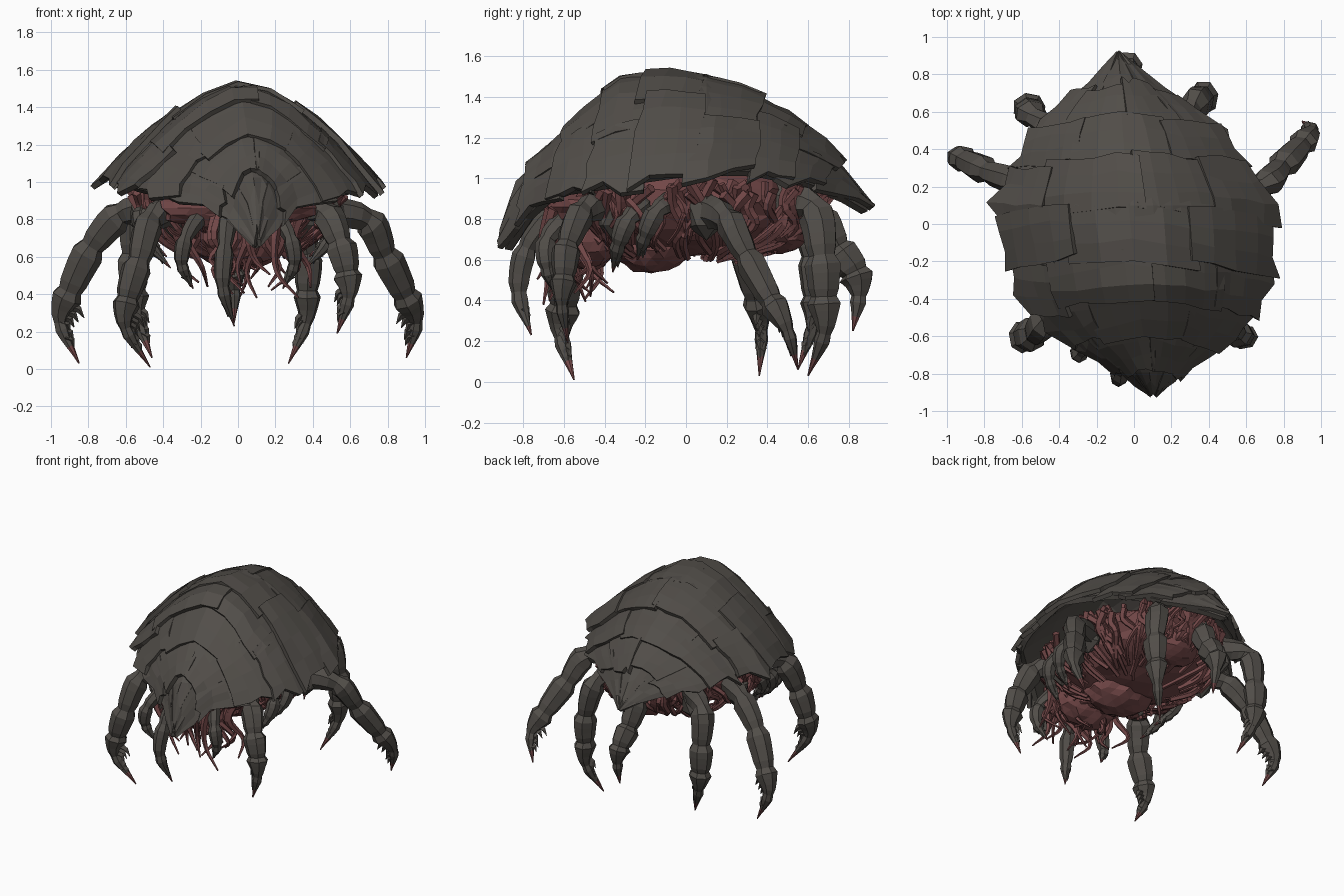
import bpy, bmesh, math, random
from mathutils import Vector

random.seed(4)
rnd = random.uniform
if "Cube" in bpy.data.objects:
    bpy.data.objects.remove(bpy.data.objects["Cube"])


def material(name, rgb):
    m = bpy.data.materials.new(name)
    m.use_nodes = True
    m.diffuse_color = (*rgb, 1)
    bsdf = next(n for n in m.node_tree.nodes if n.type == 'BSDF_PRINCIPLED')
    bsdf.inputs["Base Color"].default_value = (*rgb, 1)
    bsdf.inputs["Roughness"].default_value = 0.9
    return m


CHITIN = material("dark chitin", (0.083, 0.075, 0.066))
FLESH = material("red flesh", (0.17, 0.064, 0.064))


def finish(name, bm, mats, thickness=0):
    bmesh.ops.recalc_face_normals(bm, faces=bm.faces)
    me = bpy.data.meshes.new(name)
    bm.to_mesh(me)
    bm.free()
    ob = bpy.data.objects.new(name, me)
    bpy.context.collection.objects.link(ob)
    for m in mats:
        me.materials.append(m)
    if thickness:
        mod = ob.modifiers.new("thickness", 'SOLIDIFY')
        mod.thickness = thickness
        mod.offset = -1
    return ob


def interp(table, v):
    for (a, p), (b, q) in zip(table, table[1:]):
        if v <= b:
            return p + (q - p) * max(0, (v - a) / (b - a))
    return table[-1][1]


# Shell surface: width, ridge height and rim height along y
WIDTH = [(-.91, .02), (-.84, .13), (-.75, .23), (-.66, .4), (-.5, .6), (-.35, .68),
         (0, .75), (.1, .76), (.35, .61), (.5, .52), (.6, .41), (.75, .2), (.91, .01)]
RIDGE = [(-.91, .74), (-.85, .98), (-.7, 1.13), (-.5, 1.34), (-.33, 1.5), (-.1, 1.545),
         (.1, 1.535), (.3, 1.46), (.5, 1.34), (.7, 1.17), (.8, 1.04), (.91, .86)]
RIM = [(-.91, .65), (-.85, .74), (-.77, .86), (-.65, .93), (-.4, .96), (0, 1.02), (.35, 1.03),
       (.6, .98), (.8, .91), (.91, .85)]


def shell_point(y, t, lift=0):
    y = max(-.91, min(.91, y))
    r, e = interp(RIDGE, y), interp(RIM, y)
    x = .01 - .1 * y + t * interp(WIDTH, y)
    p = Vector((x, y, e + (r - e) * (1 - abs(t) ** 1.65)))
    return p + (p - Vector((0, y * .6, .6))).normalized() * lift


def grid(bm, fn, nu, nv):
    rows = [[bm.verts.new(fn(i / nu, j / nv)) for j in range(nv + 1)] for i in range(nu + 1)]
    for a, b in zip(rows, rows[1:]):
        for j in range(nv):
            bm.faces.new((a[j], a[j + 1], b[j + 1], b[j]))


bm = bmesh.new()
grid(bm, lambda u, v: shell_point(-.91 + 1.82 * u, (v * 2 - 1) * .97, -.022), 18, 14)
finish("shell_core", bm, [CHITIN], .04)

# Overlapping cracked plates, outer edges lifted over the next band
BANDS = [-.91, -.78, -.64, -.46, -.22, .02, .3, .5, .68, .91]
SPLITS = ([-1, -.5, .42, 1], [-1, -.68, .06, .62, 1])
bm = bmesh.new()
for i, (y0, y1) in enumerate(zip(BANDS, BANDS[1:])):
    cuts = SPLITS[i % 2]
    for t0, t1 in zip(cuts, cuts[1:]):
        base, skew, skew2 = rnd(-.008, .008), rnd(-.05, .05), rnd(-.04, .04)
        forward = y0 + y1 < 0

        def plate(u, v):
            t = t0 - .03 + (t1 - t0 + .06) * v
            if abs(t) > .99:
                t = math.copysign(rnd(.95, 1.06), t)
            outer = 1 - u if forward else u
            y = y0 - .02 + (y1 - y0 + .04) * u
            y += (.09 * (1 - abs(t)) + skew * v + skew2 * (u - .5)) * (1 - y * y) ** .7
            y += rnd(-.014, .014)
            return shell_point(y, t, base - .012 + .03 * outer + rnd(-.006, .006))
        grid(bm, plate, 3, 4)
finish("shell_plates", bm, [CHITIN], .03)


# Tubes swept along smoothed paths
def smooth(pts, steps):
    p = [Vector(q) for q in pts]
    p = [p[0] * 2 - p[1]] + p + [p[-1] * 2 - p[-2]]
    out = []
    for a, b, c, d in zip(p, p[1:], p[2:], p[3:]):
        for k in range(steps):
            s = k / steps
            out.append(.5 * (2 * b + (c - a) * s + (2 * a - 5 * b + 4 * c - d) * s ** 2
                             + (3 * b - a - 3 * c + d) * s ** 3))
    return out + [p[-2]]


def sweep(bm, path, radii, sides=6, red_from=2, flat=1):
    chord = path[-1] - path[0]
    k = min(range(3), key=lambda n: abs(chord[n]))
    ref = Vector([float(n == k) for n in range(3)])
    rings = []
    for i, (p, r) in enumerate(zip(path, radii)):
        tan = (path[min(i + 1, len(path) - 1)] - path[max(i - 1, 0)]).normalized()
        a = tan.cross(ref).normalized()
        b = tan.cross(a)
        rings.append([bm.verts.new(p + (a * math.cos(w) + b * math.sin(w) * flat) * r)
                      for w in (math.tau * n / sides for n in range(sides))])
    for i, (a, b) in enumerate(zip(rings, rings[1:])):
        for j in range(sides):
            f = bm.faces.new((a[j], a[j - 1], b[j - 1], b[j]))
            f.material_index = int(i / len(rings) >= red_from)
    bm.faces.new(rings[0])
    bm.faces.new(rings[-1])


def limb(name, pts, radius, spikes=0):
    bm = bmesh.new()
    path = smooth(pts, 5)
    n = len(path) - 1
    steps = (.8, 1.14, 1.1, 1.03, .97)
    radii = [radius * min(1, (1 - i / n) * 2.6) * steps[i % 5] + .004 for i in range(n + 1)]
    sweep(bm, path, radii, 7, .86, .85)
    # Barbs on the inner edge of the claw
    for k in range(spikes):
        i = n - 3 - k
        inward = Vector((-path[i].x, -path[i].y * .3, -.35)).normalized()
        sweep(bm, [path[i], path[i] + inward * radii[i] * 1.2,
                   path[i] + inward * radii[i] * 1.6 - Vector((0, 0, .035))],
              [.03, .018, .002], 4)
    return finish(name, bm, [CHITIN, FLESH])


# Walking legs
limb("right_middle_leg", [(-.42, .1, .86), (-.62, .22, .83), (-.78, .28, .66), (-.9, .34, .42),
                          (-.95, .37, .25), (-.85, .36, .03)], .076, 6)
limb("right_front_leg", [(-.3, -.36, .86), (-.46, -.5, .8), (-.53, -.58, .58), (-.59, -.6, .38),
                         (-.6, -.61, .22), (-.47, -.55, .01)], .08, 6)
limb("right_rear_leg", [(-.3, .4, .9), (-.53, .57, .86), (-.56, .62, .62), (-.56, .63, .42),
                        (-.54, .62, .27), (-.46, .55, .06)], .075, 5)
limb("left_middle_leg", [(.42, .08, .84), (.68, .2, .8), (.78, .3, .62), (.89, .42, .4),
                         (.95, .5, .25), (.9, .55, .06)], .075, 5)
limb("left_front_leg", [(.3, -.36, .88), (.46, -.5, .84), (.54, -.58, .68), (.58, -.6, .52),
                        (.59, -.61, .38), (.53, -.58, .19)], .072, 5)
limb("left_rear_leg", [(.18, .42, .9), (.31, .62, .86), (.37, .67, .62), (.37, .68, .42),
                       (.36, .68, .24), (.27, .6, .03)], .078, 5)
limb("tail_limb", [(-.05, .52, .95), (-.05, .65, .82), (-.04, .74, .66), (-.03, .83, .54),
                   (-.02, .85, .42), (-.02, .82, .25)], .08)
limb("mouth_claw", [(-.05, -.66, .82), (-.07, -.78, .66), (-.08, -.82, .44), (-.02, -.76, .23)], .05, 3)

# Small folded limbs and mouthparts, in pairs
SMALL = {
    "jaw": [(.2, -.58, .82), (.28, -.68, .7), (.3, -.68, .56), (.24, -.64, .43)],
    "belly_limb": [(.4, -.2, .88), (.5, -.28, .8), (.48, -.33, .68), (.36, -.36, .54)],
    "flank_limb": [(.42, -.05, .9), (.52, -.14, .84), (.5, -.2, .72), (.38, -.24, .6)],
}
for part, pts in SMALL.items():
    for side, s in (("left", 1), ("right", -1)):
        limb(side + "_" + part, [(x * s, y, z) for x, y, z in pts], .045, 2)

# Hip lumps at the leg roots
bm = bmesh.new()
for x, y in ((.5, .1), (-.5, .12), (.34, -.36), (-.34, -.36), (-.38, .44)):
    for v in bmesh.ops.create_icosphere(bm, subdivisions=1, radius=.1)["verts"]:
        v.co = Vector((x, y, .82)) + Vector((v.co.x, v.co.y, v.co.z * 1.2)) * rnd(.85, 1.1)
finish("hips", bm, [CHITIN])


# Fleshy underside: lumpy bodies wrapped in strands
def belly(ang, lat, k=1):
    return Vector((math.cos(ang) * math.cos(lat) * .5 * k,
                   math.sin(ang) * math.cos(lat) * .62 * k, .87 + math.sin(lat) * .28 * k))


bm = bmesh.new()
LUMPS = [(0, 0, .88, .48, .6, .25), (.03, -.48, .74, .24, .17, .19), (0, -.17, .69, .25, .2, .16),
         (.05, .45, .76, .22, .16, .13), (0, -.5, .86, .42, .18, .13)]
for x, y, z, a, b, c in LUMPS:
    for v in bmesh.ops.create_icosphere(bm, subdivisions=3, radius=1)["verts"]:
        k = rnd(.92, 1.06)
        v.co = Vector((x + v.co.x * a * k, y + v.co.y * b * k, z + v.co.z * c * k))
finish("flesh_body", bm, [FLESH])

bm = bmesh.new()
for n in range(130):
    ang, drift, lat = rnd(0, math.tau), rnd(-.35, .35), rnd(.15, .4)
    end = rnd(.7, 1.5)
    path = smooth([belly(ang + drift * k / 4 + rnd(-.06, .06), lat - end * k / 4,
                         rnd(1, 1.1) + .1 * (k == 0)) for k in range(5)], 3)
    r = rnd(.012, .026)
    sweep(bm, path, [r * (1.2 - .5 * i / len(path)) for i in range(len(path))], 5)
finish("flesh_strands", bm, [FLESH])

# Hanging feelers below the mouth
bm = bmesh.new()
for n in range(26):
    x, y = rnd(-.25, .34), rnd(-.68, -.42)
    low = rnd(.38, .58)
    path = smooth([(x, y, .85), (x + rnd(-.06, .06), y - .04, .7),
                   (x + rnd(-.08, .08), y + rnd(-.05, .05), (low + .66) / 2),
                   (x + rnd(-.1, .1), y + rnd(-.08, .08), low)], 4)
    sweep(bm, path, [.032 * (1 - i / len(path)) + .003 for i in range(len(path))], 5)
finish("mouth_tendrils", bm, [FLESH])
